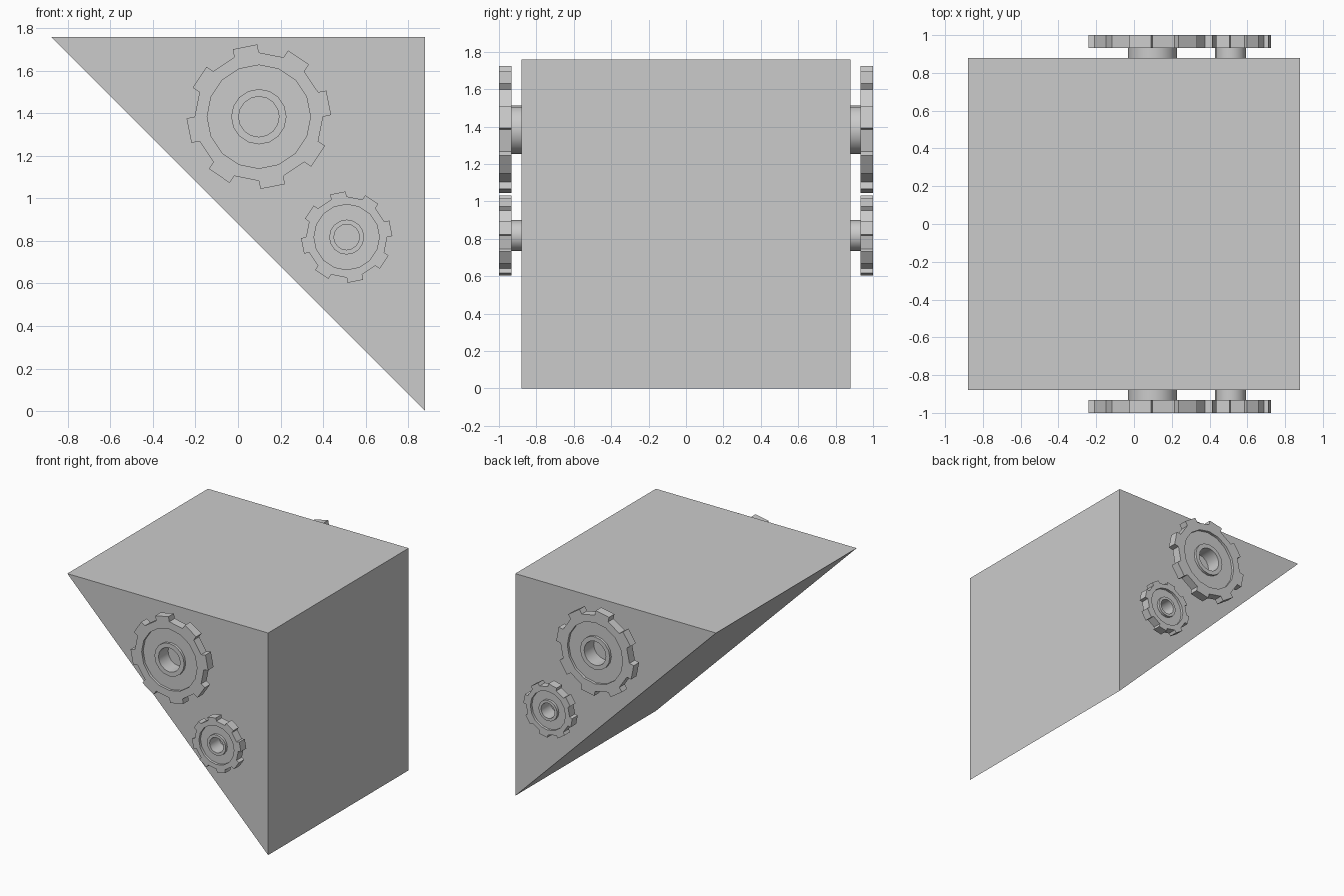
import bpy, bmesh
from math import cos, sin, pi, radians

if "Cube" in bpy.data.objects:
    bpy.data.objects.remove(bpy.data.objects["Cube"])

HALF = 0.88      # half size of the wedge
OUT = 1.0        # outer face of the gears
SIDES = 16       # one tooth on every second side


def make_object(name, bm):
    bmesh.ops.recalc_face_normals(bm, faces=bm.faces)
    mesh = bpy.data.meshes.new(name)
    bm.to_mesh(mesh)
    bm.free()
    obj = bpy.data.objects.new(name, mesh)
    bpy.context.collection.objects.link(obj)
    return obj


def wedge():
    bm = bmesh.new()
    tri = [(-HALF, 2 * HALF), (HALF, 2 * HALF), (HALF, 0)]
    face = bm.faces.new([bm.verts.new((x, -HALF, z)) for x, z in tri])
    ext = bmesh.ops.extrude_face_region(bm, geom=[face])
    verts = [v for v in ext["geom"] if isinstance(v, bmesh.types.BMVert)]
    bmesh.ops.translate(bm, vec=(0, 2 * HALF, 0), verts=verts)
    return make_object("wedge_body", bm)


def gear(name, cx, cz, s):
    bm = bmesh.new()

    def point(r, a, y):
        return bm.verts.new((cx + s * r * cos(a), -y, cz + s * r * sin(a)))

    # closed section (radius, depth): hole, hub, recessed web, rim, back
    section = [(0.095, HALF), (0.095, OUT), (0.13, OUT), (0.13, 0.98),
               (0.243, 0.98), (0.243, OUT), (0.302, OUT), (0.302, 0.932),
               (0.13, 0.932), (0.13, HALF)]
    rim = 6
    step = 2 * pi / SIDES
    rings = [[point(r, i * step, y) for i in range(SIDES)] for r, y in section]
    for k, a in enumerate(rings):
        b = rings[(k + 1) % len(rings)]
        for i in range(SIDES):
            j = (i + 1) % SIDES
            if k != rim or i % 2:
                bm.faces.new((a[i], a[j], b[j], b[i]))
                continue
            # tapered tooth grown out of the rim
            t0, t1 = i * step + radians(1.3), (i + 1) * step - radians(1.3)
            base = [a[i], a[j], b[j], b[i]]
            tip = [point(0.34, t, y) for t, y in
                   ((t0, OUT), (t1, OUT), (t1, 0.932), (t0, 0.932))]
            bm.faces.new(tip)
            for m in range(4):
                n = (m + 1) % 4
                bm.faces.new((base[m], base[n], tip[n], tip[m]))
    obj = make_object(name, bm)
    # matching gear on the opposite side
    mirror = obj.modifiers.new("mirror", "MIRROR")
    mirror.use_axis = (False, True, False)
    mirror.use_mirror_merge = False
    bpy.ops.object.select_all(action="DESELECT")
    obj.select_set(True)
    bpy.context.view_layer.objects.active = obj
    bpy.ops.object.shade_smooth_by_angle(angle=radians(30))
    return obj


wedge()
gear("large_gears", 0.098, 1.384, 1.0)
gear("small_gears", 0.511, 0.818, 0.632)
